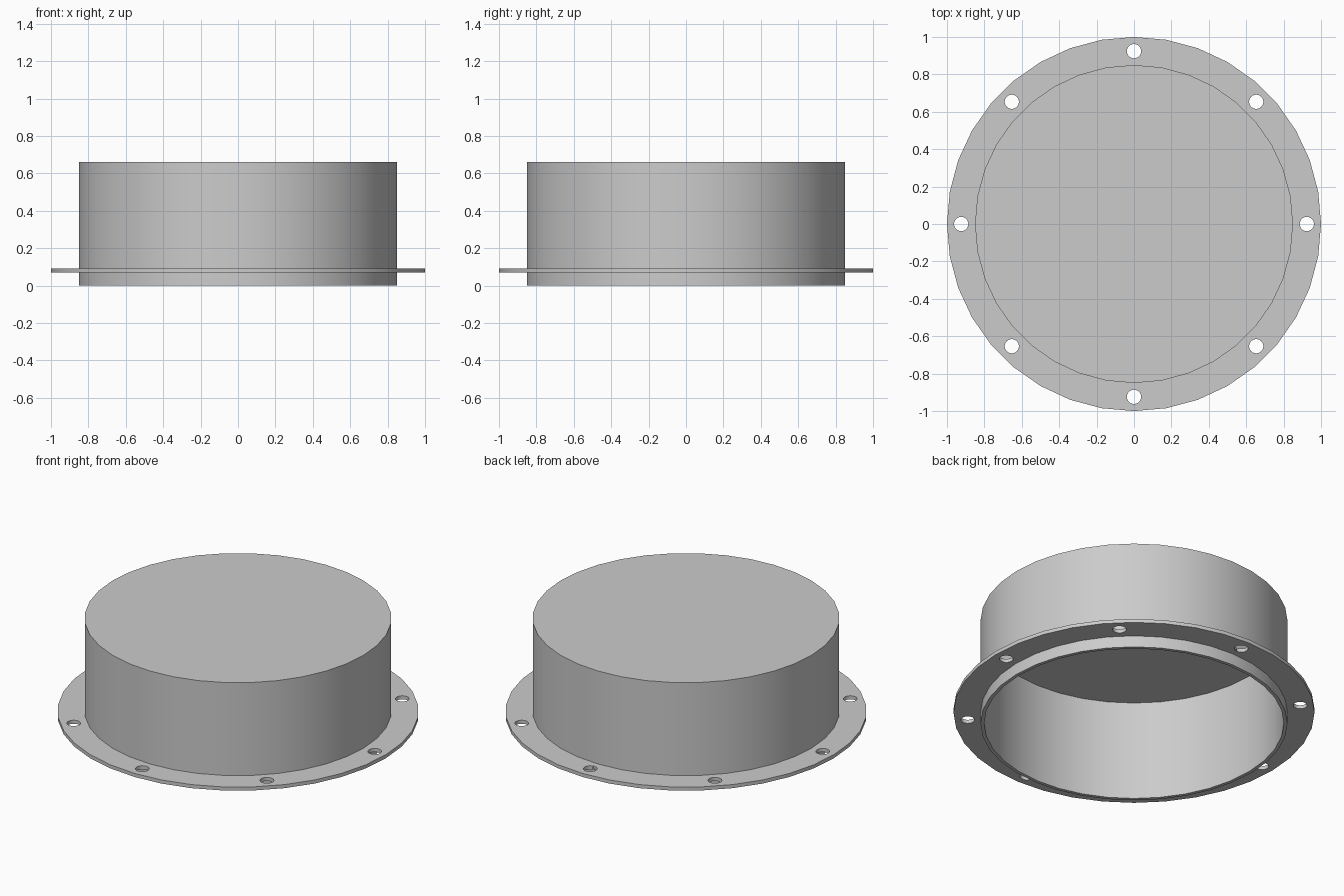
import bpy, bmesh
from math import sin, cos, pi, radians

if "Cube" in bpy.data.objects:
    bpy.data.objects.remove(bpy.data.objects["Cube"])

SIDES = 36


def lathe(name, profile, closed=False):
    """Revolve (radius, z) points around z; radius 0 makes a pole."""
    bm = bmesh.new()
    rings = []
    for r, z in profile:
        if r == 0:
            rings.append([bm.verts.new((0, 0, z))])
        else:
            rings.append([bm.verts.new((r * cos(2 * pi * i / SIDES), r * sin(2 * pi * i / SIDES), z))
                          for i in range(SIDES)])
    pairs = list(zip(rings, rings[1:]))
    if closed:
        pairs.append((rings[-1], rings[0]))
    for a, b in pairs:
        if len(a) == 1:
            bm.faces.new(b)
        elif len(b) == 1:
            bm.faces.new(a)
        else:
            for i in range(SIDES):
                j = (i + 1) % SIDES
                bm.faces.new((a[i], a[j], b[j], b[i]))
    # poles are replaced by flat caps
    bmesh.ops.delete(bm, geom=[v for v in bm.verts if not v.link_faces], context='VERTS')
    bmesh.ops.recalc_face_normals(bm, faces=bm.faces)
    mesh = bpy.data.meshes.new(name)
    bm.to_mesh(mesh)
    bm.free()
    obj = bpy.data.objects.new(name, mesh)
    bpy.context.collection.objects.link(obj)
    return obj


def shade(obj):
    bpy.ops.object.select_all(action='DESELECT')
    obj.select_set(True)
    bpy.context.view_layer.objects.active = obj
    bpy.ops.object.shade_smooth_by_angle(angle=radians(30))


# Hollow cup, closed on top and open below
cup = lathe("cup", [(0, 0.66), (0.85, 0.66), (0.85, 0), (0.83, 0), (0.83, 0.61), (0, 0.61)])
shade(cup)

# Thin mounting flange around the cup
flange = lathe("flange", [(0.84, 0.07), (1, 0.07), (1, 0.092), (0.84, 0.092)], closed=True)

# Eight bolt holes
for i in range(8):
    a = i * pi / 4
    bpy.ops.mesh.primitive_cylinder_add(vertices=32, radius=0.038, depth=0.2,
                                        location=(0.924 * cos(a), 0.924 * sin(a), 0.08))
    cutter = bpy.context.object
    cutter.name = f"bolt_hole_cutter_{i + 1}"
    cutter.hide_render = True
    cutter.hide_set(True)
    mod = flange.modifiers.new(f"bolt_hole_{i + 1}", 'BOOLEAN')
    mod.operation = 'DIFFERENCE'
    mod.solver = 'EXACT'
    mod.object = cutter
shade(flange)
